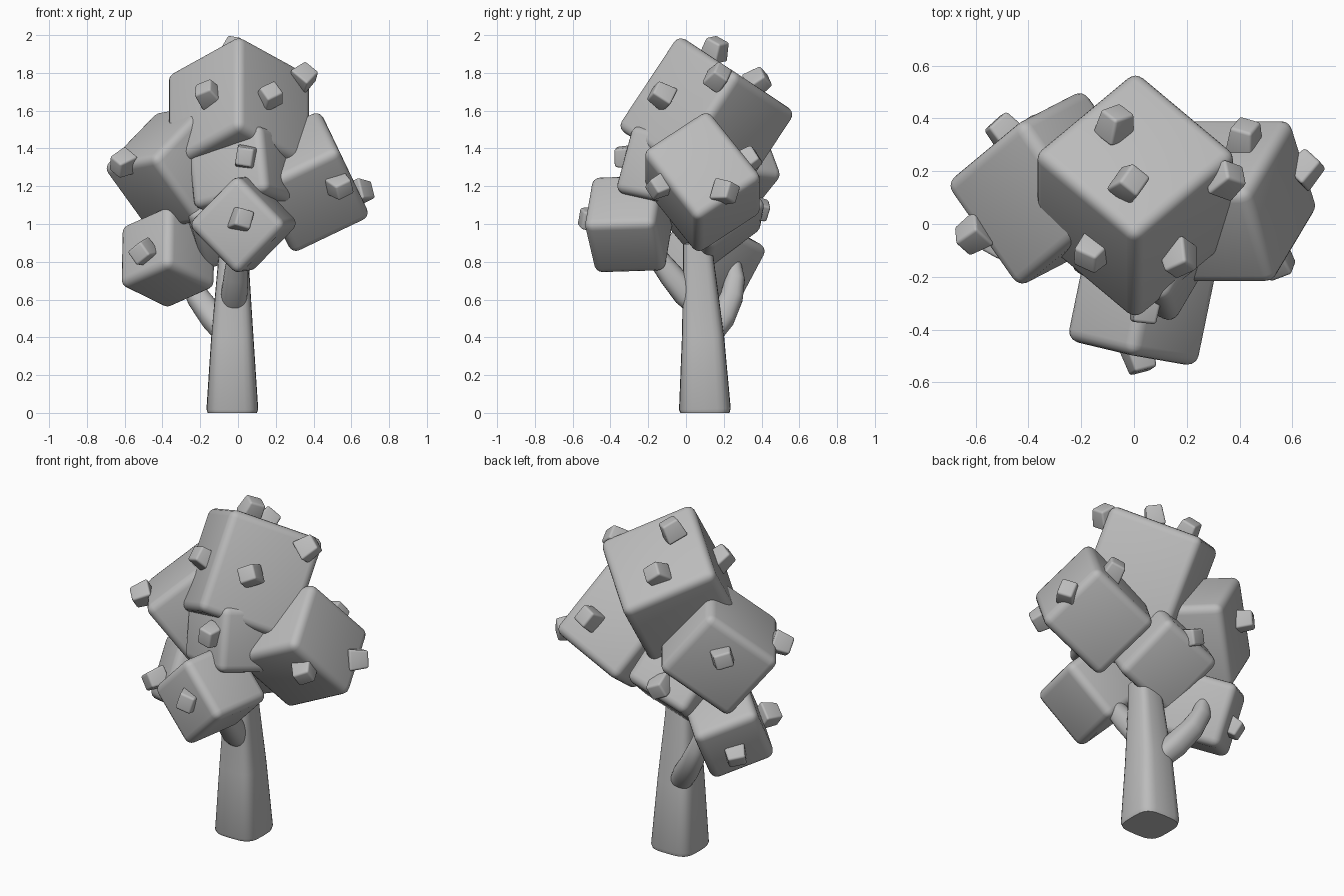
import bpy, bmesh, math, random
from mathutils import Vector, Matrix, Euler

random.seed(4)
if "Cube" in bpy.data.objects:
    bpy.data.objects.remove(bpy.data.objects["Cube"])

grey = bpy.data.materials.new("plain_grey")
grey.use_nodes = True
grey.diffuse_color = (0.5, 0.5, 0.5, 1)
grey.node_tree.nodes["Principled BSDF"].inputs["Base Color"].default_value = (0.5, 0.5, 0.5, 1)


def finish(bm, name, matrix=Matrix()):
    bmesh.ops.recalc_face_normals(bm, faces=bm.faces)
    mesh = bpy.data.meshes.new(name)
    bm.to_mesh(mesh)
    bm.free()
    mesh.materials.append(grey)
    ob = bpy.data.objects.new(name, mesh)
    ob.matrix_world = matrix
    bpy.context.collection.objects.link(ob)
    bpy.ops.object.select_all(action="DESELECT")
    ob.select_set(True)
    bpy.context.view_layer.objects.active = ob
    bpy.ops.object.shade_smooth_by_angle(angle=math.radians(40))
    return ob


def block(name, matrix, size, bevel, taper=1.0):
    """Rounded block, optionally narrower at its top."""
    bm = bmesh.new()
    bmesh.ops.create_cube(bm, size=1)
    for v in bm.verts:
        k = taper if v.co.z > 0 else 1
        v.co = Vector((v.co.x * size[0] * k, v.co.y * size[1] * k, v.co.z * size[2]))
    bmesh.ops.bevel(bm, geom=bm.edges[:], offset=bevel, segments=4,
                    profile=0.5, affect="EDGES")
    return finish(bm, name, matrix)


def frame(centre, a, b):
    """Placement whose x axis follows a and whose y axis lies towards b."""
    a = Vector(a).normalized()
    b = Vector(b)
    b = (b - a * b.dot(a)).normalized()
    rot = Matrix((a, b, a.cross(b))).transposed()
    return Matrix.Translation(centre) @ rot.to_4x4()


def limb(name, path, radii, power, sides=24):
    """Loft of rings along a path; power below 1 squares the rings."""
    bm = bmesh.new()
    path = [Vector(p) for p in path]
    rings = []
    for i, (p, r) in enumerate(zip(path, radii)):
        along = path[min(i + 1, len(path) - 1)] - path[max(i - 1, 0)]
        side = Vector((1, 0, 0)) - along * (along.x / along.length_squared)
        side.normalize()
        other = along.normalized().cross(side)
        ring = []
        for k in range(sides):
            t = math.tau * k / sides
            c, s = math.cos(t), math.sin(t)
            u = math.copysign(abs(c) ** power, c) * r
            w = math.copysign(abs(s) ** power, s) * r
            ring.append(bm.verts.new(p + side * u + other * w))
        rings.append(ring)
    for low, high in zip(rings, rings[1:]):
        for k in range(sides):
            j = (k + 1) % sides
            bm.faces.new((low[k], low[j], high[j], high[k]))
    bm.faces.new(rings[0])
    bm.faces.new(rings[-1])
    return finish(bm, name)


# Trunk and two branches
limb("trunk", [(-0.03, 0.1, 0), (-0.03, 0.1, 0.02), (-0.03, 0.09, 0.4),
               (-0.025, 0.07, 0.75), (-0.02, 0.06, 0.9)],
     [0.13, 0.137, 0.112, 0.085, 0.075], 0.55)
limb("back_branch", [(-0.05, 0.12, 0.4), (-0.13, 0.19, 0.5), (-0.21, 0.24, 0.61),
                     (-0.26, 0.26, 0.71), (-0.29, 0.25, 0.82)],
     [0.06, 0.068, 0.062, 0.052, 0.035], 0.85)
limb("front_branch", [(-0.02, 0.08, 0.55), (-0.02, 0.0, 0.63),
                      (-0.01, -0.08, 0.73), (0.0, -0.18, 0.86)],
     [0.06, 0.07, 0.065, 0.05], 0.85)

# Leaf clumps: centre, two axis directions, size
clumps = {
    "top_clump": ((0.005, 0.108, 1.55), (0.71, 0.59, -0.39), (-0.71, 0.59, -0.39), (0.55, 0.55, 0.59)),
    "left_clump": ((0.36, 0.087, 1.222), (0.9, 0, 0.43), (-0.25, 0.81, 0.53), (0.46, 0.43, 0.5)),
    "right_clump": ((-0.315, 0.135, 1.3), (0.6, 0.5, 0.62), (0.55, -0.82, 0.09), (0.49, 0.49, 0.45)),
    "middle_clump": ((0.05, -0.04, 1.265), (0.5, 0.85, -0.18), (-0.1, 0.25, 0.96), (0.46, 0.37, 0.46)),
    "back_clump": ((-0.075, 0.14, 1.07), (-0.25, 0.77, 0.58), (0.9, 0.1, 0.35), (0.4, 0.4, 0.4)),
    "front_clump": ((0.03, -0.303, 1.0), (0.2, 0.97, 0.03), (0.69, -0.14, 0.7), (0.385, 0.38, 0.38)),
    "lower_right_clump": ((-0.37, 0.13, 0.825), (0.9, 0.8, -0.445), (0.01, 0.41, 0.78), (0.37, 0.37, 0.37)),
}
for name, (centre, a, b, size) in clumps.items():
    block(name, frame(centre, a, b), size, 0.045)

# Small buds on each clump
buds = {
    "top_clump": [(-0.07, 0.38, 1.755), (-0.015, 0.155, 1.925), (0.35, 0.17, 1.78),
                  (-0.16, -0.11, 1.69), (0.17, -0.13, 1.68)],
    "left_clump": [(0.65, 0.21, 1.17), (0.54, -0.14, 1.2), (0.42, 0.33, 1.34)],
    "right_clump": [(-0.61, -0.04, 1.32), (-0.49, 0.35, 1.35)],
    "middle_clump": [(0.04, -0.32, 1.355)],
    "back_clump": [(-0.09, 0.38, 1.08)],
    "front_clump": [(0.02, -0.505, 1.025)],
    "lower_right_clump": [(-0.505, -0.07, 0.85), (-0.5, 0.24, 0.73)],
}
for host, places in buds.items():
    for i, place in enumerate(places):
        out = Vector(place) - Vector(clumps[host][0])
        turn = out.to_track_quat("Z", "Y").to_matrix().to_4x4()
        twist = Euler([random.uniform(-0.4, 0.4), random.uniform(-0.4, 0.4),
                       random.uniform(0, 1.5)]).to_matrix().to_4x4()
        block(f"{host}_bud_{i + 1}", Matrix.Translation(place) @ turn @ twist,
              (0.12, 0.11, 0.11), 0.012, 0.8)
